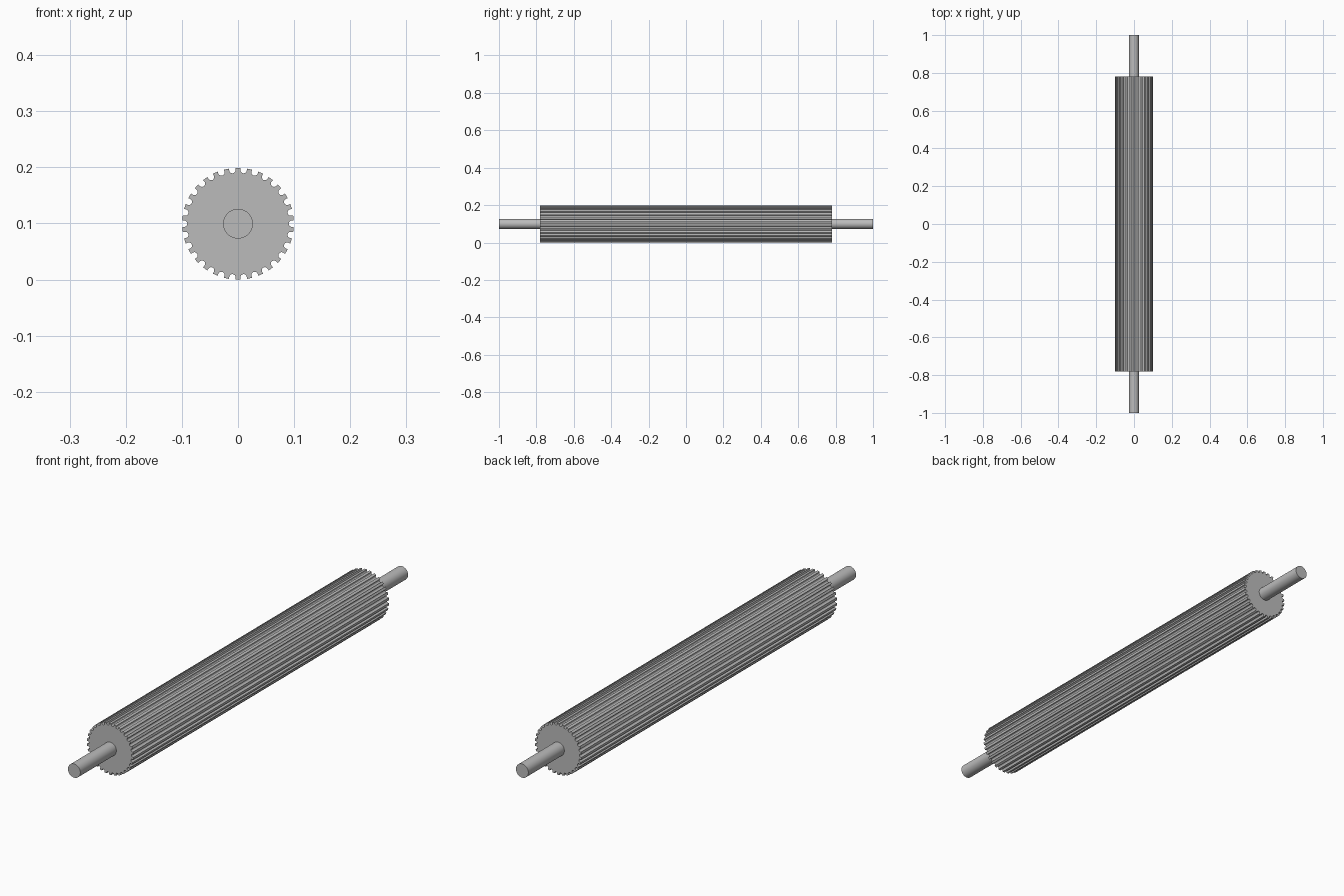
import bpy, bmesh
from math import sin, cos, pi, radians
from mathutils import Matrix, Vector

cube = bpy.data.objects.get("Cube")
if cube:
    bpy.data.objects.remove(cube)

AXIS_Z = 0.0995
TEETH = 30
TIP_R = 0.0995
GROOVE_R = 0.0057      # radius of the rounded groove floor
GROOVE_C = 0.0960      # distance of the groove centre from the axis
BODY_HALF = 0.78
SHAFT_R = 0.0265

steel = bpy.data.materials.new("grey_steel")
steel.use_nodes = True
grey = (0.5, 0.5, 0.5, 1)
steel.diffuse_color = grey
steel.node_tree.nodes["Principled BSDF"].inputs["Base Color"].default_value = grey


def extruded_bar(name, outline, half):
    """Closed (x, z) outline extruded along y, centred on the axis."""
    bm = bmesh.new()
    face = bm.faces.new([bm.verts.new((x, -half, z + AXIS_Z)) for x, z in outline])
    new = bmesh.ops.extrude_face_region(bm, geom=[face])["geom"]
    bmesh.ops.translate(bm, vec=(0, 2 * half, 0),
                        verts=[v for v in new if isinstance(v, bmesh.types.BMVert)])
    bmesh.ops.recalc_face_normals(bm, faces=bm.faces)
    mesh = bpy.data.meshes.new(name)
    bm.to_mesh(mesh)
    bm.free()
    mesh.materials.append(steel)
    obj = bpy.data.objects.new(name, mesh)
    bpy.context.collection.objects.link(obj)
    bpy.ops.object.select_all(action='DESELECT')
    obj.select_set(True)
    bpy.context.view_layer.objects.active = obj
    bpy.ops.object.shade_smooth_by_angle(angle=radians(30))
    return obj


# One pitch: half tooth tip, straight wall, rounded groove floor, wall
pitch = 2 * pi / TEETH
edge = GROOVE_R / TIP_R
corner = Vector((GROOVE_R, TIP_R * cos(edge)))
floor = [Vector((GROOVE_R * cos(a), GROOVE_C - GROOVE_R * sin(a)))
         for a in (pi * i / 8 for i in range(9))]
tip_mid = Vector((TIP_R * sin(pitch / 2), TIP_R * cos(pitch / 2)))
section = [tip_mid, corner, *floor, Vector((-corner.x, corner.y))]

# Fluted roller body, with a tooth at the top
fluted = []
for i in range(TEETH):
    turn = Matrix.Rotation((i + 0.5) * pitch, 2)
    fluted += [turn @ p for p in section]
extruded_bar("fluted_roller", fluted, BODY_HALF)

# Shaft through the roller
circle = [(SHAFT_R * cos(2 * pi * i / 48), SHAFT_R * sin(2 * pi * i / 48))
          for i in range(48)]
extruded_bar("shaft", circle, 1.0)
